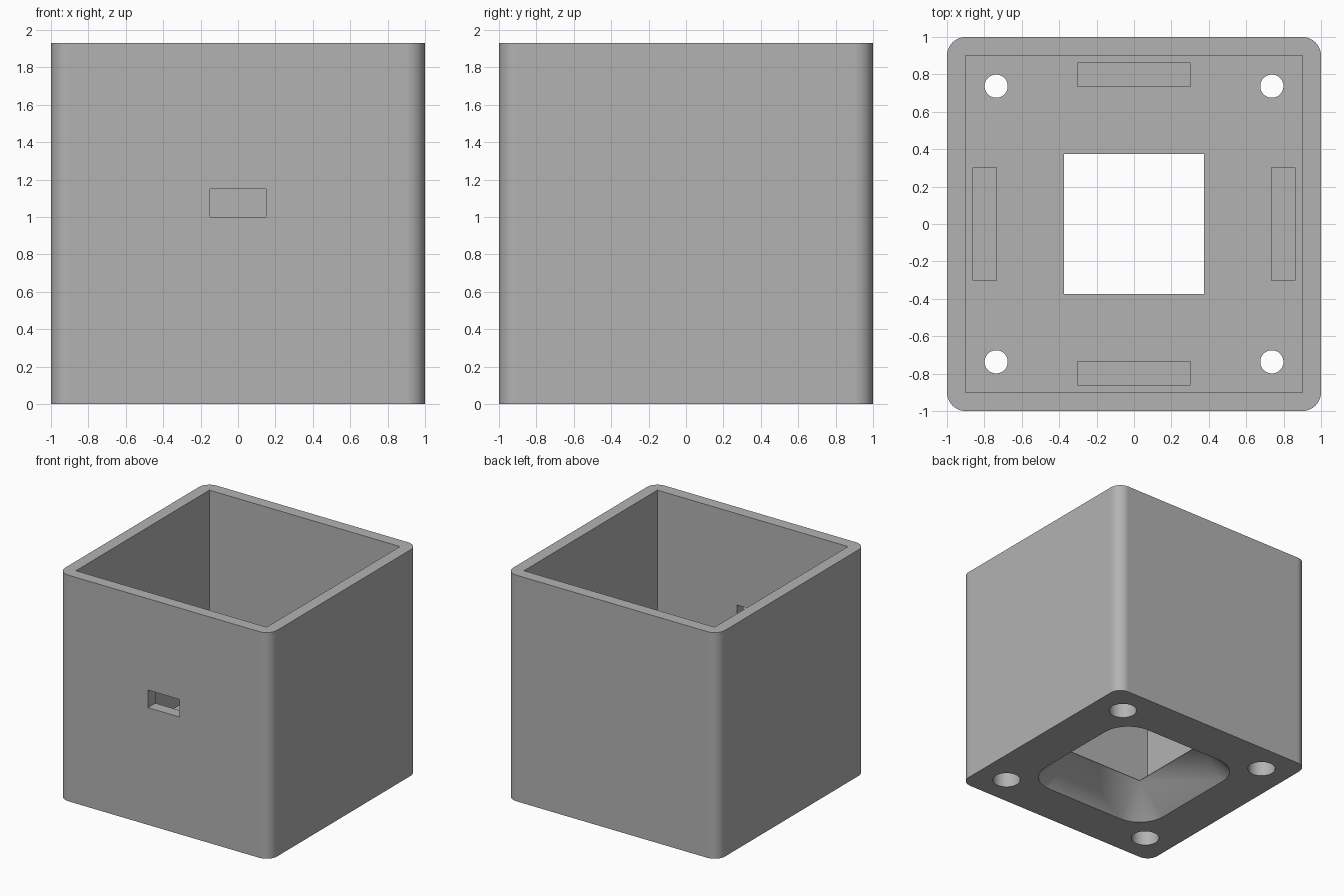
import bpy
import bmesh
from math import cos, sin, pi, radians
from mathutils import Matrix

if "Cube" in bpy.data.objects:
    bpy.data.objects.remove(bpy.data.objects["Cube"], do_unlink=True)

HEIGHT = 1.93
WALL = 0.1
FLOOR = 0.25
HOLE = 0.737      # screw hole offset
OPENING = 0.375   # half width of the square opening

grey = bpy.data.materials.new("light_grey")
grey.use_nodes = True
colour = (0.45, 0.45, 0.45, 1)
grey.diffuse_color = colour
grey.node_tree.nodes["Principled BSDF"].inputs["Base Color"].default_value = colour


def add_object(name, bm):
    bmesh.ops.recalc_face_normals(bm, faces=bm.faces)
    mesh = bpy.data.meshes.new(name)
    bm.to_mesh(mesh)
    bm.free()
    mesh.materials.append(grey)
    obj = bpy.data.objects.new(name, mesh)
    bpy.context.collection.objects.link(obj)
    return obj


def box(name, x, y, z):
    """Box spanning the given (low, high) ranges."""
    bm = bmesh.new()
    bmesh.ops.create_cube(bm, size=1)
    for v in bm.verts:
        v.co = [lo + (c + 0.5) * (hi - lo) for c, (lo, hi) in zip(v.co, (x, y, z))]
    return add_object(name, bm)


def cylinder(name, x, y, radius, low, high):
    bm = bmesh.new()
    bmesh.ops.create_cone(bm, cap_ends=True, segments=32, radius1=radius, radius2=radius,
                          depth=high - low,
                          matrix=Matrix.Translation((x, y, (low + high) / 2)))
    return add_object(name, bm)


def rounded_ring(half, radius, z, steps=10):
    """Points of a square of given half width, grown outwards by radius."""
    points = []
    for i, (sx, sy) in enumerate(((1, 1), (-1, 1), (-1, -1), (1, -1))):
        for k in range(steps + 1):
            a = (i + k / steps) * pi / 2
            points.append((sx * half + radius * cos(a), sy * half + radius * sin(a), z))
    return points


# Outer body with rounded upright edges
bm = bmesh.new()
base = bm.faces.new([bm.verts.new(p) for p in rounded_ring(1 - WALL, WALL, 0)])
top = bmesh.ops.extrude_face_region(bm, geom=[base])["geom"]
bmesh.ops.translate(bm, vec=(0, 0, HEIGHT), verts=[g for g in top if isinstance(g, bmesh.types.BMVert)])
body = add_object("open_box", bm)

# Cavity, floor opening and front slot
inner = (-1 + WALL, 1 - WALL)
square = (-OPENING, OPENING)
cutters = [
    box("cavity_cutter", inner, inner, (FLOOR, HEIGHT + 0.2)),
    box("opening_cutter", square, square, (0.1, 0.6)),
    box("front_slot_cutter", (-0.15, 0.15), (-1.2, -0.8), (1.0, 1.15)),
]

# Flare under the opening: flat slopes with conical corners
bm = bmesh.new()
slope = 0.25 / 0.245
for p in rounded_ring(OPENING, 0.25 + 0.05 * slope, -0.05):
    bm.verts.new(p)
for sx in (-1, 1):
    for sy in (-1, 1):
        bm.verts.new((sx * OPENING, sy * OPENING, 0.245))
bmesh.ops.convex_hull(bm, input=bm.verts)
bmesh.ops.dissolve_limit(bm, angle_limit=radians(0.1), verts=bm.verts, edges=bm.edges)
cutters.append(add_object("flare_cutter", bm))

# Counterbored screw holes and shallow floor pockets
for sx in (-1, 1):
    for sy in (-1, 1):
        cutters.append(cylinder("hole_cutter", sx * HOLE, sy * HOLE, 0.062, -0.1, 0.5))
        cutters.append(cylinder("counterbore_cutter", sx * HOLE, sy * HOLE, 0.112, -0.1, 0.15))
    across = tuple(sorted((sx * 0.735, sx * 0.862)))
    along = (-0.302, 0.302)
    cutters.append(box("side_pocket_cutter", across, along, (0.12, 0.5)))
    cutters.append(box("end_pocket_cutter", along, across, (0.12, 0.5)))

bpy.ops.object.select_all(action="DESELECT")
bpy.context.view_layer.objects.active = body
body.select_set(True)
for cutter in cutters:
    cutter.hide_render = True
    mod = body.modifiers.new("cut", "BOOLEAN")
    mod.operation = "DIFFERENCE"
    mod.solver = "EXACT"
    mod.object = cutter
    bpy.ops.object.modifier_apply(modifier=mod.name)
    bpy.data.objects.remove(cutter, do_unlink=True)

# Smooth the curved corners while keeping the flat faces flat
bpy.ops.object.shade_smooth_by_angle(angle=radians(25))
weighted = body.modifiers.new("weighted_normals", "WEIGHTED_NORMAL")
weighted.keep_sharp = True
